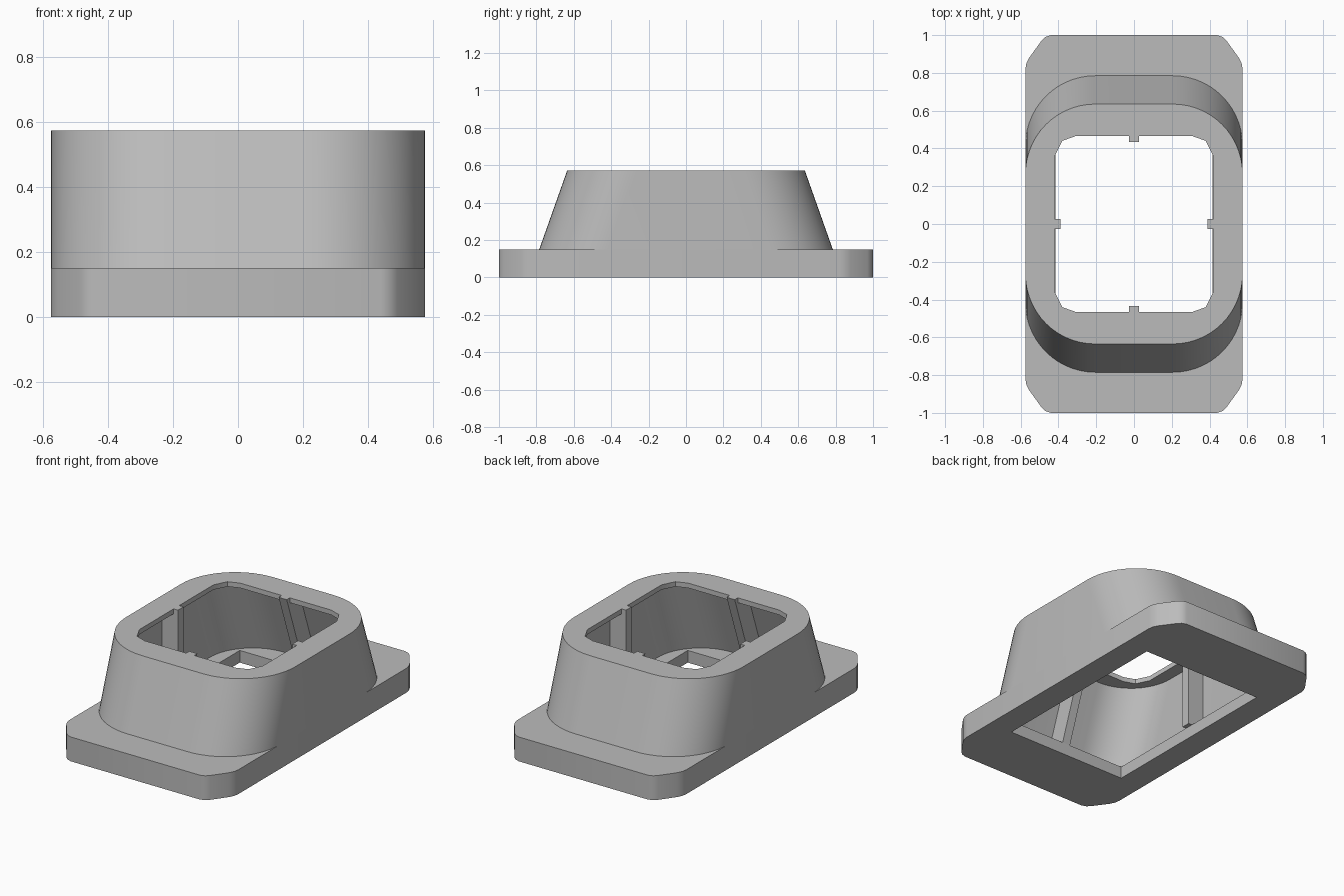
import bpy, bmesh, math

old = bpy.data.objects.get("Cube")
if old:
    bpy.data.objects.remove(old, do_unlink=True)

W, PLATE, TOP = 0.575, 0.15, 0.573
FLOOR, LIP = 0.075, 0.03
SLOPE = 0.15 / (TOP - PLATE)      # inward lean of the end walls

grey = bpy.data.materials.new("plain grey")
grey.use_nodes = True
COLOR = (0.5, 0.5, 0.5, 1)
grey.diffuse_color = COLOR
grey.node_tree.nodes["Principled BSDF"].inputs["Base Color"].default_value = COLOR


def loft(name, lower, upper, z0, z1):
    """Closed solid between two outlines with equal point counts."""
    bm = bmesh.new()
    a = [bm.verts.new((x, y, z0)) for x, y in lower]
    b = [bm.verts.new((x, y, z1)) for x, y in upper]
    n = len(a)
    bm.faces.new(a[::-1])
    bm.faces.new(b)
    for i in range(n):
        j = (i + 1) % n
        bm.faces.new((a[i], a[j], b[j], b[i]))
    bmesh.ops.recalc_face_normals(bm, faces=bm.faces)
    mesh = bpy.data.meshes.new(name)
    bm.to_mesh(mesh)
    bm.free()
    mesh.materials.append(grey)
    obj = bpy.data.objects.new(name, mesh)
    bpy.context.collection.objects.link(obj)
    return obj


def four_way(quarter):
    """Mirror a quarter outline (side to end) into a full loop."""
    right = [(x, -y) for x, y in quarter[::-1]] + quarter
    return right + [(-x, y) for x, y in right[::-1]]


def rounded(half_x, half_y, r, steps=14):
    arc = [i * math.pi / 2 / steps for i in range(steps + 1)]
    return four_way([(half_x - r + r * math.cos(t), half_y - r + r * math.sin(t)) for t in arc])


def body_outline(z, inset=0.0):
    half_y = 0.785 - SLOPE * (z - PLATE) - inset * 1.06
    return rounded(W - inset, half_y, 0.37 - inset)


# Base plate with softened chamfered corners, and the tapered housing
plate_edge = four_way([(W, 0.82), (0.57, 0.85), (0.555, 0.88),
                       (0.49, 0.97), (0.47, 0.99), (0.44, 1.0)])
base_plate = loft("base_plate", plate_edge, plate_edge, 0, PLATE)
housing = loft("housing", body_outline(PLATE), body_outline(TOP), PLATE, TOP)

# Cutters: inner cavity, square-cornered floor hole, clipped top opening
cavity_top = TOP - LIP
cavity = loft("cavity_cutter", body_outline(FLOOR, 0.075), body_outline(cavity_top, 0.075),
              FLOOR, cavity_top)
hole_edge = four_way([(0.415, 0.61)])
floor_hole = loft("floor_hole_cutter", hole_edge, hole_edge, -0.1, 0.12)
opening_edge = four_way([(0.42, 0.36), (0.38, 0.44), (0.31, 0.465)])
opening = loft("opening_cutter", opening_edge, opening_edge, 0.5, 0.7)

cuts = {base_plate: (cavity, floor_hole), housing: (cavity, opening)}
for obj, cutters in cuts.items():
    bpy.context.view_layer.objects.active = obj
    for cutter in cutters:
        mod = obj.modifiers.new("cut", 'BOOLEAN')
        mod.operation = 'DIFFERENCE'
        mod.solver = 'EXACT'
        mod.object = cutter
        bpy.ops.object.modifier_apply(modifier=mod.name)
for cutter in (cavity, floor_hole, opening):
    bpy.data.objects.remove(cutter, do_unlink=True)


# Inner ribs, one in the middle of each wall
def box(x0, x1, y0, y1):
    return [(x0, y0), (x1, y0), (x1, y1), (x0, y1)]


H = 0.0275
for s, side, end in ((1, "left", "back"), (-1, "right", "front")):
    across = box(s * 0.39, s * 0.52, -H, H)
    loft(side + "_rib", across, across, FLOOR, TOP)
    loft(end + "_rib", box(-H, H, s * 0.61, s * 0.745), box(-H, H, s * 0.435, s * 0.57),
         FLOOR, TOP)

# Smooth the rounded walls while keeping crisp edges
for obj in (base_plate, housing):
    bpy.ops.object.select_all(action='DESELECT')
    obj.select_set(True)
    bpy.context.view_layer.objects.active = obj
    bpy.ops.object.shade_smooth_by_angle(angle=math.radians(30))
